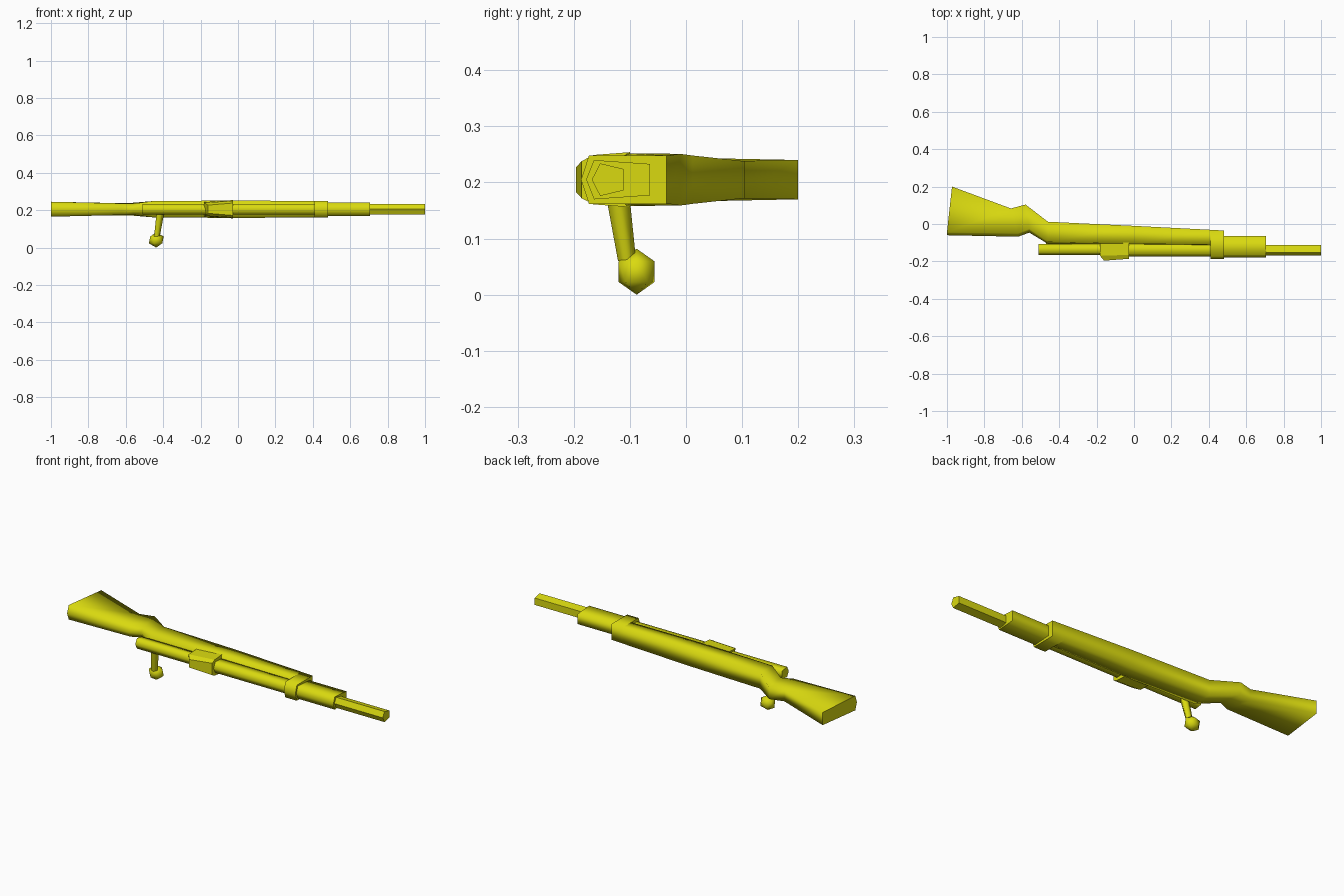
import bpy, bmesh
from mathutils import Vector

if "Cube" in bpy.data.objects:
    bpy.data.objects.remove(bpy.data.objects["Cube"])

CZ = 0.205  # height of the rifle's centre plane

yellow = bpy.data.materials.new("yellow")
yellow.diffuse_color = (0.70, 0.70, 0.005, 1)
yellow.use_nodes = True
yellow.node_tree.nodes["Principled BSDF"].inputs["Base Color"].default_value = yellow.diffuse_color


def loft(name, rings, smooth=True):
    """Skin equal-length rings of points and cap both ends flat."""
    bm = bmesh.new()
    vs = [[bm.verts.new(p) for p in r] for r in rings]
    n = len(rings[0])
    for a, b in zip(vs, vs[1:]):
        for i in range(n):
            j = (i + 1) % n
            f = bm.faces.new((a[i], a[j], b[j], b[i]))
            f.smooth = smooth
    bm.faces.new(vs[0])
    bm.faces.new(vs[-1])
    bmesh.ops.recalc_face_normals(bm, faces=bm.faces)
    me = bpy.data.meshes.new(name)
    bm.to_mesh(me)
    bm.free()
    me.materials.append(yellow)
    ob = bpy.data.objects.new(name, me)
    bpy.context.collection.objects.link(ob)
    return ob


def penta(x, tip, side, toe, hs, ht, x_toe=None):
    """Five-sided section: ridge at the top (-y), flat underside (+y)."""
    xt = x if x_toe is None else x_toe
    return [(x, tip, CZ), (x, side, CZ + hs), (xt, toe, CZ + ht),
            (xt, toe, CZ - ht), (x, side, CZ - hs)]


# wooden stock: butt, grip, fore-end
loft("stock", [
    penta(-1.00, -0.06, -0.045, 0.20, 0.040, 0.035, -0.973),
    penta(-0.62, -0.068, -0.05, 0.083, 0.031, 0.033, -0.658),
    penta(-0.56, -0.046, -0.025, 0.104, 0.030, 0.033, -0.580),
    penta(-0.46, -0.106, -0.095, 0.012, 0.043, 0.043),
    penta(0.00, -0.112, -0.105, -0.010, 0.047, 0.046),
    penta(0.41, -0.116, -0.110, -0.031, 0.043, 0.043)])

# band around the fore-end
loft("front_band", [penta(x, -0.187, -0.173, t, 0.043, 0.043)
                    for x, t in ((0.41, -0.031), (0.48, -0.035))])

# narrower nose and the barrel tip
loft("stock_nose", [penta(x, -0.178, -0.164, -0.064, 0.035, 0.028)
                    for x in (0.47, 0.705)])
loft("barrel", [penta(x, -0.168, -0.153, -0.111, 0.029, 0.019)
                for x in (0.69, 1.0)], smooth=False)

# receiver and handguard lying in the stock
loft("receiver", [penta(x, -0.166, -0.152, -0.108, 0.028, 0.022)
                  for x in (-0.51, -0.10)])
loft("handguard", [penta(x, -0.174, -0.160, -0.105, 0.029, 0.029)
                   for x in (-0.10, 0.42)])

# rear sight block, widening forward
half_l = [(-0.182, -0.10, 0.038), (-0.182, -0.170, 0.035), (-0.160, -0.196, 0.022)]
half_r = [(-0.027, -0.10, 0.049), (-0.027, -0.165, 0.044), (-0.027, -0.186, 0.033)]
loft("rear_sight", [[(x, y, CZ + h) for x, y, h in half] +
                    [(x, y, CZ - h) for x, y, h in reversed(half)]
                    for half in (half_l, half_r)], smooth=False)

# bolt handle, tapering down to the knob
loft("bolt_handle", [[(x + dx * w, y + dy * w, z) for dx, dy in
                      ((1, 0), (0.31, 0.95), (-0.81, 0.59), (-0.81, -0.59), (0.31, -0.95))]
                     for x, y, z, w in ((-0.415, -0.125, 0.20, 0.023),
                                        (-0.435, -0.105, 0.06, 0.017))])

# knob, a coarse ball
bm = bmesh.new()
bmesh.ops.create_icosphere(bm, subdivisions=1, radius=0.041)
for v in bm.verts:
    v.co = Vector((v.co.x * 1.08, v.co.y * 0.92, v.co.z)) + Vector((-0.437, -0.088, 0.041))
for f in bm.faces:
    f.smooth = True
me = bpy.data.meshes.new("bolt_knob")
bm.to_mesh(me)
bm.free()
me.materials.append(yellow)
bpy.context.collection.objects.link(bpy.data.objects.new("bolt_knob", me))
